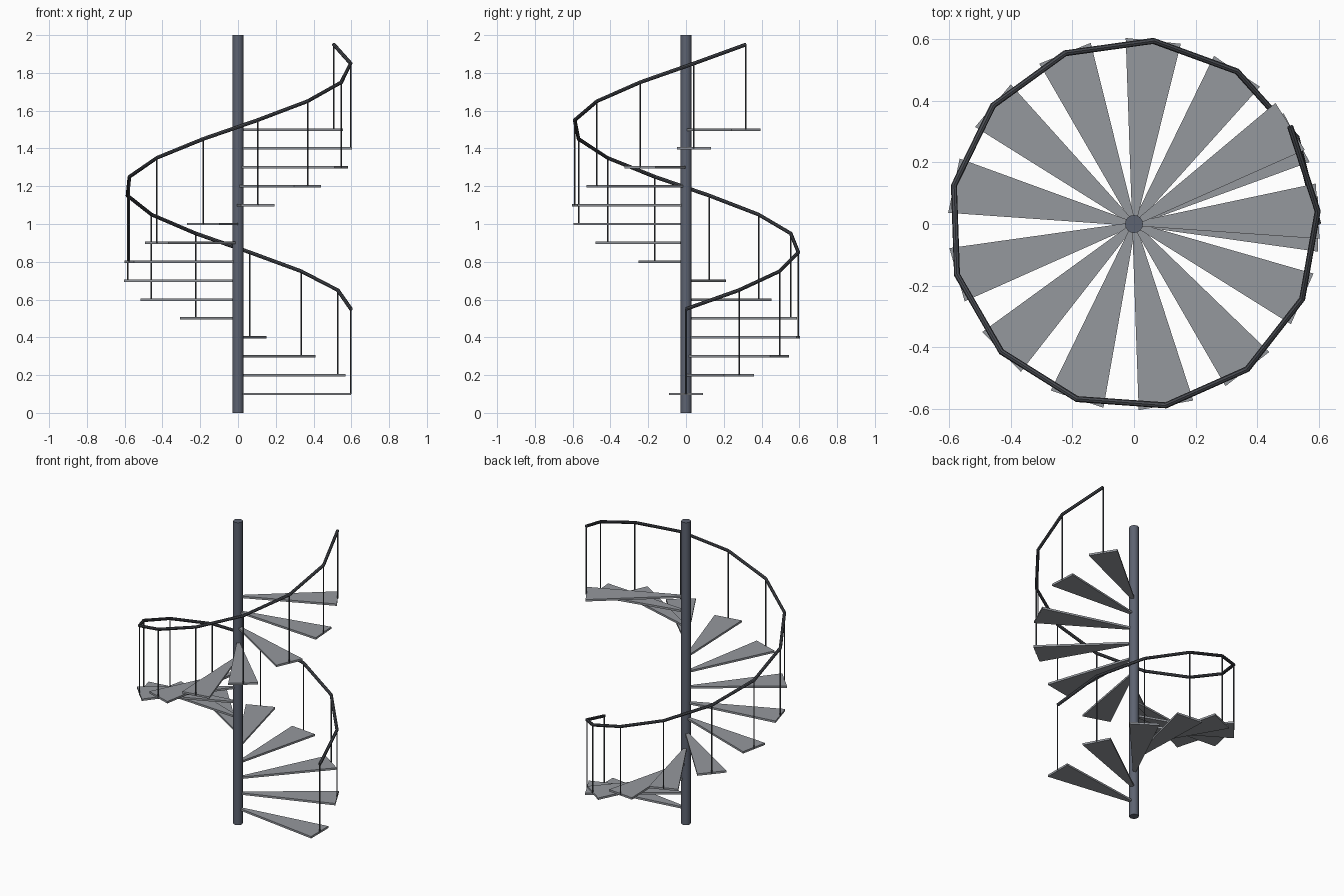
import bpy, bmesh
from math import radians, cos, sin
from mathutils import Matrix

cube = bpy.data.objects.get("Cube")
if cube:
    bpy.data.objects.remove(cube, do_unlink=True)

STEPS = 15
TURN = radians(28)
RISE = 0.1
RADIUS = 0.598
RAIL_HEIGHT = 0.45


def material(name, rgb):
    m = bpy.data.materials.new(name)
    m.use_nodes = True
    colour = (*rgb, 1)
    m.diffuse_color = colour
    m.node_tree.nodes["Principled BSDF"].inputs["Base Color"].default_value = colour
    return m


tread_grey = material("tread grey", (0.30, 0.315, 0.34))
pole_grey = material("blue grey steel", (0.11, 0.125, 0.165))
rail_grey = material("dark steel", (0.065, 0.07, 0.082))


def cylinder(name, radius, bottom, top, x, y, sides, mat):
    bpy.ops.mesh.primitive_cylinder_add(vertices=sides, radius=radius, depth=top - bottom,
                                        location=(x, y, (top + bottom) / 2))
    ob = bpy.context.object
    ob.name = name
    ob.data.materials.append(mat)
    return ob


def tread(name, angle, z):
    # tapered wedge, narrow at the pole and wide at the outer end
    bm = bmesh.new()
    outline = [(0.0, -0.006), (RADIUS, -0.09), (RADIUS, 0.09), (0.0, 0.006)]
    face = bm.faces.new([bm.verts.new((x, y, -0.0065)) for x, y in outline])
    extruded = bmesh.ops.extrude_face_region(bm, geom=[face])["geom"]
    bmesh.ops.translate(bm, vec=(0, 0, 0.013),
                        verts=[g for g in extruded if isinstance(g, bmesh.types.BMVert)])
    bmesh.ops.recalc_face_normals(bm, faces=bm.faces[:])
    mesh = bpy.data.meshes.new(name)
    bm.to_mesh(mesh)
    bm.free()
    mesh.materials.append(tread_grey)
    ob = bpy.data.objects.new(name, mesh)
    ob.matrix_world = Matrix.Translation((0, 0, z)) @ Matrix.Rotation(angle, 4, "Z")
    bpy.context.collection.objects.link(ob)


# central pole
cylinder("central_pole", 0.029, 0, 2, 0, 0, 16, pole_grey)
bpy.ops.object.shade_smooth_by_angle()

# treads and balusters winding up the pole
rail_points = []
for i in range(STEPS):
    angle, z = i * TURN, (i + 1) * RISE
    x, y = RADIUS * cos(angle), RADIUS * sin(angle)
    tread(f"tread_{i + 1}", angle, z)
    cylinder(f"baluster_{i + 1}", 0.004, z, z + RAIL_HEIGHT, x, y, 8, rail_grey)
    rail_points.append((x, y, z + RAIL_HEIGHT))

# handrail, straight between the balusters
curve = bpy.data.curves.new("handrail", "CURVE")
curve.dimensions = "3D"
curve.twist_mode = "Z_UP"
curve.bevel_depth = 0.01
curve.bevel_resolution = 2
curve.use_fill_caps = True
spline = curve.splines.new("POLY")
spline.points.add(STEPS - 1)
for point, co in zip(spline.points, rail_points):
    point.co = (*co, 1)
spline.use_smooth = False
curve.materials.append(rail_grey)
bpy.context.collection.objects.link(bpy.data.objects.new("handrail", curve))
